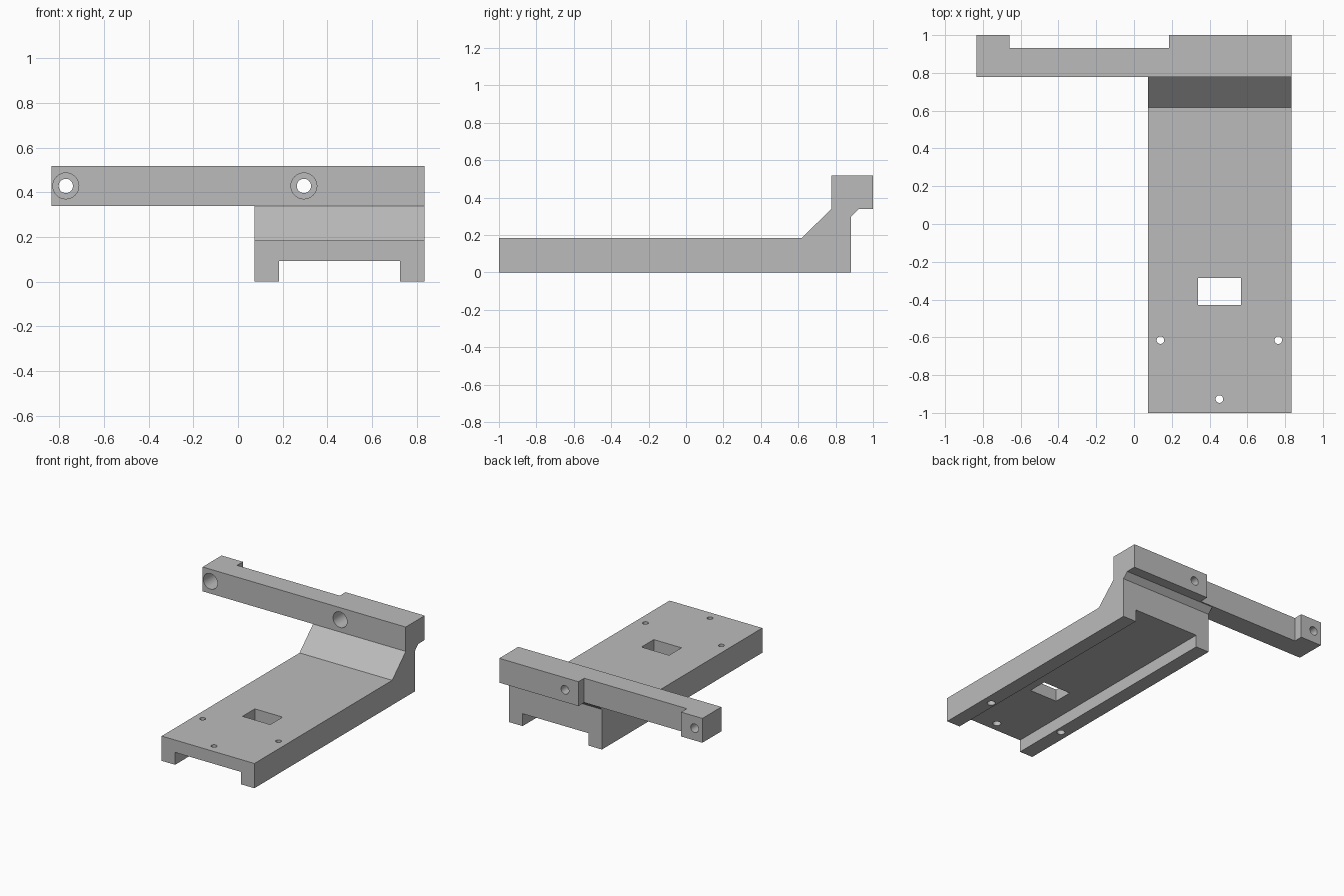
import bpy
import bmesh
from math import radians
from mathutils import Matrix, Vector

default_cube = bpy.data.objects.get("Cube")
if default_cube:
    bpy.data.objects.remove(default_cube, do_unlink=True)

grey = bpy.data.materials.new("plain grey")
grey.use_nodes = True
colour = (0.5, 0.5, 0.5, 1)
grey.diffuse_color = colour
grey.node_tree.nodes["Principled BSDF"].inputs["Base Color"].default_value = colour


def finish(name, bm):
    bmesh.ops.recalc_face_normals(bm, faces=bm.faces)
    mesh = bpy.data.meshes.new(name)
    bm.to_mesh(mesh)
    bm.free()
    mesh.materials.append(grey)
    obj = bpy.data.objects.new(name, mesh)
    bpy.context.collection.objects.link(obj)
    return obj


def extrude(name, points, direction):
    """Extrude a flat outline of 3D points along a vector."""
    bm = bmesh.new()
    face = bm.faces.new([bm.verts.new(p) for p in points])
    new = bmesh.ops.extrude_face_region(bm, geom=[face])["geom"]
    bmesh.ops.translate(bm, vec=direction,
                        verts=[v for v in new if isinstance(v, bmesh.types.BMVert)])
    return finish(name, bm)


def box(name, low, high):
    (x, y, z), (X, Y, Z) = low, high
    return extrude(name, [(x, y, z), (X, y, z), (X, Y, z), (x, Y, z)], (0, 0, Z - z))


def rod(name, start, end, radius):
    start, end = Vector(start), Vector(end)
    axis = end - start
    turn = axis.to_track_quat('Z', 'Y').to_matrix().to_4x4()
    bm = bmesh.new()
    bmesh.ops.create_cone(bm, cap_ends=True, segments=32, radius1=radius,
                          radius2=radius, depth=axis.length,
                          matrix=Matrix.Translation((start + end) / 2) @ turn)
    return finish(name, bm)


def combine(target, tool, operation):
    mod = target.modifiers.new(tool.name, 'BOOLEAN')
    mod.operation = operation
    mod.solver = 'EXACT'
    mod.object = tool
    bpy.context.view_layer.objects.active = target
    bpy.ops.object.modifier_apply(modifier=mod.name)
    bpy.data.objects.remove(tool, do_unlink=True)


LEFT, RIGHT = 0.835, 0.073      # base plate sides
BAR_LOW, BAR_TOP = 0.338, 0.519
FRONT, BACK = 0.777, 1.0        # bar depth

# Base plate with its sloped riser
side = [(-1, 0), (0.883, 0), (0.883, 0.298), (0.923, BAR_LOW),
        (FRONT, BAR_LOW), (0.618, 0.184), (-1, 0.184)]
bracket = extrude("mounting_bracket", [(RIGHT, y, z) for y, z in side],
                  (LEFT - RIGHT, 0, 0))

# Cross bar with a relief along its back
plan = [(-LEFT, FRONT), (LEFT, FRONT), (LEFT, BACK), (0.184, BACK),
        (0.184, 0.932), (-0.66, 0.932), (-0.66, BACK), (-LEFT, BACK)]
bar = extrude("cross_bar", [(x, y, BAR_LOW) for x, y in plan],
              (0, 0, BAR_TOP - BAR_LOW))
combine(bracket, bar, 'UNION')

# Channel under the plate and the rectangular window
combine(bracket, box("channel", (0.183, -1.1, -0.1), (0.725, 1.1, 0.092)), 'DIFFERENCE')
combine(bracket, box("window", (0.338, -0.43, -0.1), (0.566, -0.285, 0.3)), 'DIFFERENCE')

# Stepped bolt holes through the bar
for x in (-0.771, 0.295):
    combine(bracket, rod("bolt_hole", (x, 0.6, 0.429), (x, 1.1, 0.429), 0.032), 'DIFFERENCE')
    combine(bracket, rod("bolt_recess", (x, 0.7, 0.429), (x, 0.93, 0.429), 0.058), 'DIFFERENCE')

# Screw holes through the plate, wider underneath
for x, y in ((0.14, -0.615), (0.764, -0.615), (0.452, -0.927)):
    combine(bracket, rod("screw_hole", (x, y, -0.1), (x, y, 0.3), 0.02), 'DIFFERENCE')
    combine(bracket, rod("screw_recess", (x, y, -0.1), (x, y, 0.14), 0.028), 'DIFFERENCE')

bpy.ops.object.select_all(action='DESELECT')
bracket.select_set(True)
bpy.context.view_layer.objects.active = bracket
bpy.ops.object.shade_smooth_by_angle(angle=radians(30))
